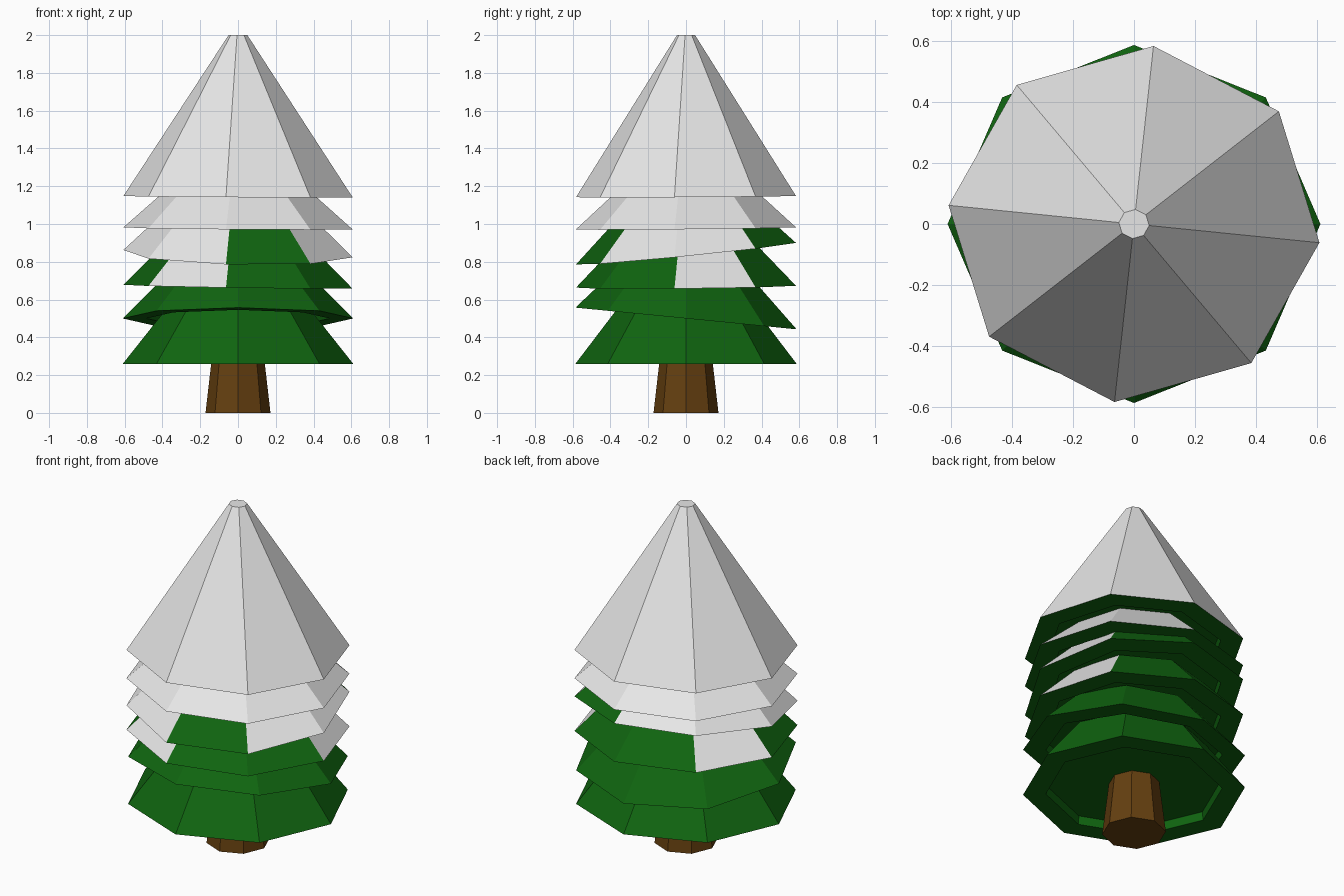
import bpy, bmesh, math

if "Cube" in bpy.data.objects:
    bpy.data.objects.remove(bpy.data.objects["Cube"])


def material(name, rgb):
    m = bpy.data.materials.new(name)
    m.diffuse_color = (*rgb, 1)
    m.use_nodes = True
    m.node_tree.nodes["Principled BSDF"].inputs["Base Color"].default_value = m.diffuse_color
    return m


GREEN = material("needle green", (0.005, 0.13, 0.005))
SNOW = material("snow white", (0.8, 0.8, 0.8))
BARK = material("bark brown", (0.13, 0.05, 0.005))
SIDES = 8


def make_object(name, rings, mats, turn=0, tilt=(0, 0), squash=1, snowy=()):
    """Stack octagonal (radius, height) rings; tilt shears height about z axis."""
    bm = bmesh.new()
    loops = []
    for r, z in rings:
        loop = []
        for k in range(SIDES):
            a = math.radians(turn + k * 360 / SIDES)
            x, y = r * math.cos(a), r * math.sin(a) * squash
            loop.append(bm.verts.new((x, y, z + tilt[0] * x + tilt[1] * y)))
        loops.append(loop)
    last = len(loops) - 2
    for i, (lo, hi) in enumerate(zip(loops, loops[1:])):
        for k in range(SIDES):
            n = (k + 1) % SIDES
            f = bm.faces.new((lo[k], lo[n], hi[n], hi[k]))
            # snow lies only on chosen outer panels
            if i == last and k in snowy:
                f.material_index = 1
    bm.faces.new(loops[0][::-1])
    cap = bm.faces.new(loops[-1])
    if len(snowy) == SIDES:
        cap.material_index = 1
    bmesh.ops.recalc_face_normals(bm, faces=bm.faces[:])
    me = bpy.data.meshes.new(name)
    bm.to_mesh(me)
    bm.free()
    for m in mats:
        me.materials.append(m)
    ob = bpy.data.objects.new(name, me)
    bpy.context.collection.objects.link(ob)
    return ob


# Trunk
make_object("trunk", [(0.172, 0), (0.135, 0.32)], [BARK])

ALL = range(SIDES)
# Branch tiers: name, rim height, rise, top radius, turn, tilt, snowy panels
TIERS = [
    ("branch_tier_1", 0.26, 0.29, 0.38, 0, (0, 0), ()),
    ("branch_tier_2", 0.50, 0.23, 0.38, 0, (0, -0.098), ()),
    ("branch_tier_3", 0.668, 0.23, 0.38, -6, (-0.016, 0.01), (0, 3, 5)),
    ("branch_tier_4", 0.843, 0.20, 0.40, -6, (-0.022, 0.1), (0, 2, 3, 4, 5, 7)),
    ("branch_tier_5", 0.977, 0.22, 0.36, -6, (-0.008, 0.01), ALL),
    ("snow_top", 1.145, 0.855, 0.05, -6, (-0.005, 0.006), ALL),
]
for name, z, rise, top, turn, tilt, snowy in TIERS:
    # recessed underside, flat rim, then the sloping outside
    rings = [(0.48, z + 0.05), (0.485, z), (0.61, z), (top, z + rise)]
    make_object(name, rings, [GREEN, SNOW], turn, tilt, 0.96, snowy)
